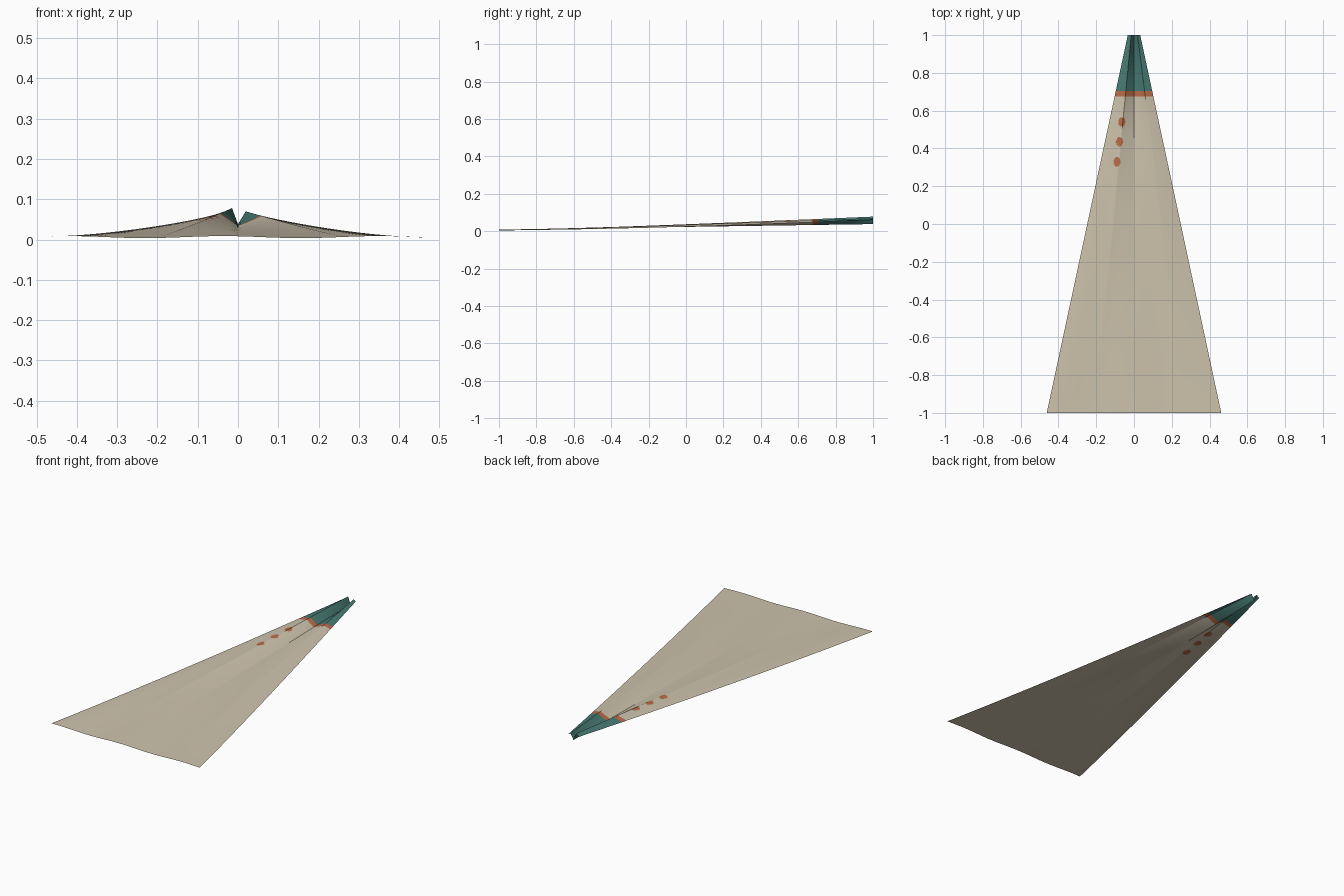
import bpy, bmesh, math

if "Cube" in bpy.data.objects:
    bpy.data.objects.remove(bpy.data.objects["Cube"])


def material(name, rgb):
    m = bpy.data.materials.new(name)
    m.diffuse_color = (*rgb, 1)
    m.use_nodes = True
    m.node_tree.nodes["Principled BSDF"].inputs["Base Color"].default_value = m.diffuse_color
    return m


CREAM, TEAL, ORANGE = 0, 1, 2
mats = [material("cream_cloth", (0.62, 0.55, 0.42)),
        material("teal_cloth", (0.065, 0.20, 0.175)),
        material("orange_trim", (0.50, 0.15, 0.065))]

# Gathered back end: (side position -1..1, height, how the height grows along the length)
PLEATS = [(-1.0, 0.064, 1.6), (-0.45, 0.078, 1.15), (0.0, 0.038, 1.0),
          (0.58, 0.070, 1.15), (1.0, 0.062, 1.6)]
SPOTS = [(-0.065, 0.54), (-0.077, 0.435), (-0.09, 0.33)]


def half_width(t):
    return 0.462 + (0.033 - 0.462) * t


def height(u, t):
    front = 0.006 + 0.0025 * math.cos(u * 7.5 + 0.6)
    for (u0, z0, p0), (u1, z1, p1) in zip(PLEATS, PLEATS[1:]):
        if u <= u1 + 1e-9:
            k = (u - u0) / (u1 - u0)
            a = front + (z0 - front) * t ** p0
            b = front + (z1 - front) * t ** p1
            return a + (b - a) * k
    return front


def colour(x, y):
    if y > 0.705:
        return TEAL
    if y > 0.675:
        return ORANGE
    for sx, sy in SPOTS:
        if ((x - sx) / 0.018) ** 2 + ((y - sy) / 0.025) ** 2 < 1:
            return ORANGE
    return CREAM


# Columns hit every pleat line; rows are fine where the painted details are
cols = []
for (u0, *_), (u1, *_) in zip(PLEATS, PLEATS[1:]):
    n = round((u1 - u0) * 40)
    cols += [u0 + (u1 - u0) * i / n for i in range(n)]
cols.append(1.0)
rows = [-1 + i * 0.05 for i in range(26)]
rows += [0.255 + i * 0.005 for i in range(92)]
rows += [0.73 + i * 0.03 for i in range(10)]

# Tapered pleated sheet
bm = bmesh.new()
grid = []
for y in rows:
    t = min(1.0, max(0.0, (y + 1) / 2))
    grid.append([bm.verts.new((u * half_width(t), y, height(u, t))) for u in cols])
for r0, r1 in zip(grid, grid[1:]):
    for i in range(len(cols) - 1):
        f = bm.faces.new((r0[i], r0[i + 1], r1[i + 1], r1[i]))
        c = f.calc_center_median()
        f.material_index = colour(c.x, c.y)
me = bpy.data.meshes.new("pleated_sheet")
bm.to_mesh(me)
bm.free()
for m in mats:
    me.materials.append(m)
sheet = bpy.data.objects.new("pleated_sheet", me)
bpy.context.collection.objects.link(sheet)
bpy.context.view_layer.objects.active = sheet
sheet.select_set(True)
bpy.ops.object.shade_smooth_by_angle(angle=math.radians(30))
